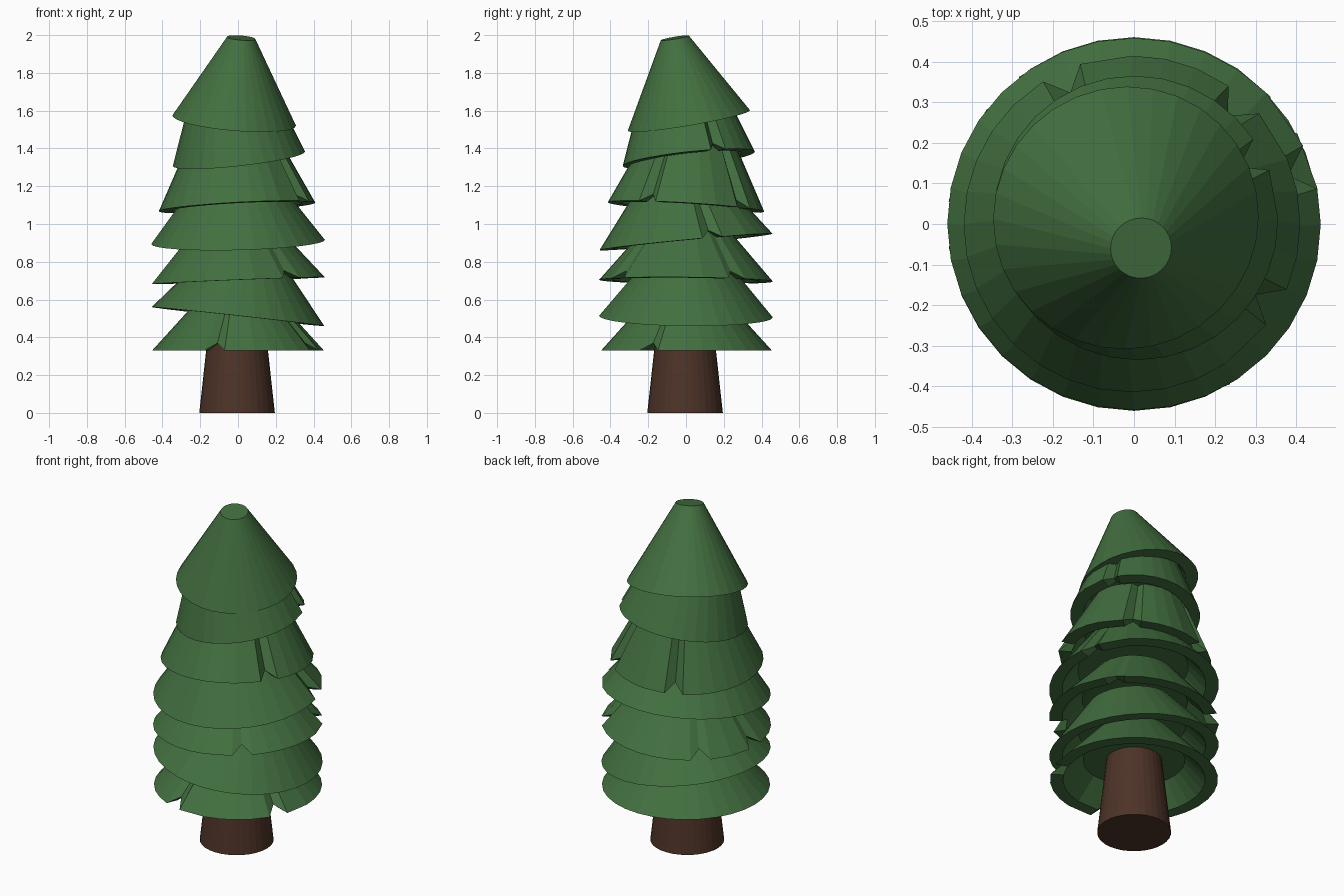
import bpy, bmesh, math
from mathutils import Matrix, Vector

if "Cube" in bpy.data.objects:
    bpy.data.objects.remove(bpy.data.objects["Cube"])

SIDES = 32


def material(name, color):
    m = bpy.data.materials.new(name)
    m.diffuse_color = (*color, 1)
    m.use_nodes = True
    m.node_tree.nodes["Principled BSDF"].inputs["Base Color"].default_value = m.diffuse_color
    return m


green = material("needles", (0.055, 0.16, 0.05))
brown = material("bark", (0.075, 0.033, 0.021))


def add_mesh(name, bm, mat):
    bmesh.ops.recalc_face_normals(bm, faces=bm.faces[:])
    me = bpy.data.meshes.new(name)
    bm.to_mesh(me)
    bm.free()
    me.materials.append(mat)
    ob = bpy.data.objects.new(name, me)
    bpy.context.collection.objects.link(ob)
    return ob


def tier(name, center, tilt, radius, slope, height, notches, long_cut):
    """Tilted hollow cone tier; notches are angles of V cuts in the rim."""
    step = 360 / SIDES
    cuts = {round(a / step) % SIDES: a for a in notches}
    angles = [i * step for i in range(SIDES)]
    for i, a in cuts.items():
        for k, off in ((i - 1, -7), (i, 0), (i + 1, 7)):
            angles[k % SIDES] = a + off

    # profile: crown, rim, inner rim, recessed roof
    profile = [(radius - height / slope, height), (radius, 0),
               (radius - 0.07, 0), (radius - 0.07 - 0.12 / slope, 0.12)]
    dent_in = [0.03 if long_cut else 0, 0.06, 0.02, 0]
    dent_up = [0, 0.04, 0.04, 0]

    bm = bmesh.new()
    rings = []
    for (r, z), din, dup in zip(profile, dent_in, dent_up):
        ring = []
        for i, a in enumerate(angles):
            cut = i in cuts
            rr, zz = (r - din, z + dup) if cut else (r, z)
            t = math.radians(a)
            ring.append(bm.verts.new((rr * math.cos(t), rr * math.sin(t), zz)))
        rings.append(ring)
    for a, b in zip(rings, rings[1:]):
        for i in range(SIDES):
            j = (i + 1) % SIDES
            bm.faces.new((a[i], b[i], b[j], a[j]))
    bm.faces.new(rings[0])
    bm.faces.new(rings[-1])

    # lean the tier so its rim follows the given x and y slopes
    normal = Vector((-tilt[0], -tilt[1], 1)).normalized()
    lean = Vector((0, 0, 1)).rotation_difference(normal).to_matrix().to_4x4()
    bm.transform(Matrix.Translation(center) @ lean)
    return add_mesh(name, bm, green)


# Trunk
bm = bmesh.new()
bmesh.ops.create_cone(bm, cap_ends=True, segments=SIDES, radius1=0.2, radius2=0.145,
                      depth=0.5, matrix=Matrix.Translation((-0.005, -0.005, 0.25)))
add_mesh("trunk", bm, brown)

# Branch tiers, bottom to top:
# center, rim slope (x, y), radius, side slope, height, notch angles, long cuts
tiers = [
    ((0, 0, 0.33), (0, 0), 0.455, 1.1, 0.28, (-106, -26), True),
    ((0, 0, 0.51), (-0.11, -0.01), 0.46, 1.2, 0.28, (), False),
    ((0, 0, 0.70), (0.04, -0.01), 0.46, 1.15, 0.28, (-52, 36, 135, 180), False),
    ((0, 0, 0.905), (0.025, 0.095), 0.46, 1.32, 0.28, (18,), True),
    ((-0.005, 0, 1.09), (0.055, -0.06), 0.415, 2.0, 0.32, (-30, 48, 115), True),
    ((0.005, 0.015, 1.345), (0.11, 0.11), 0.352, 2.7, 0.28, (27,), True),
    ((-0.02, 0.015, 1.548), (-0.085, 0.17), 0.328, 1.76, 0.445, (), False),
]
for n, args in enumerate(tiers, 1):
    tier(f"branch_tier_{n}", *args)
